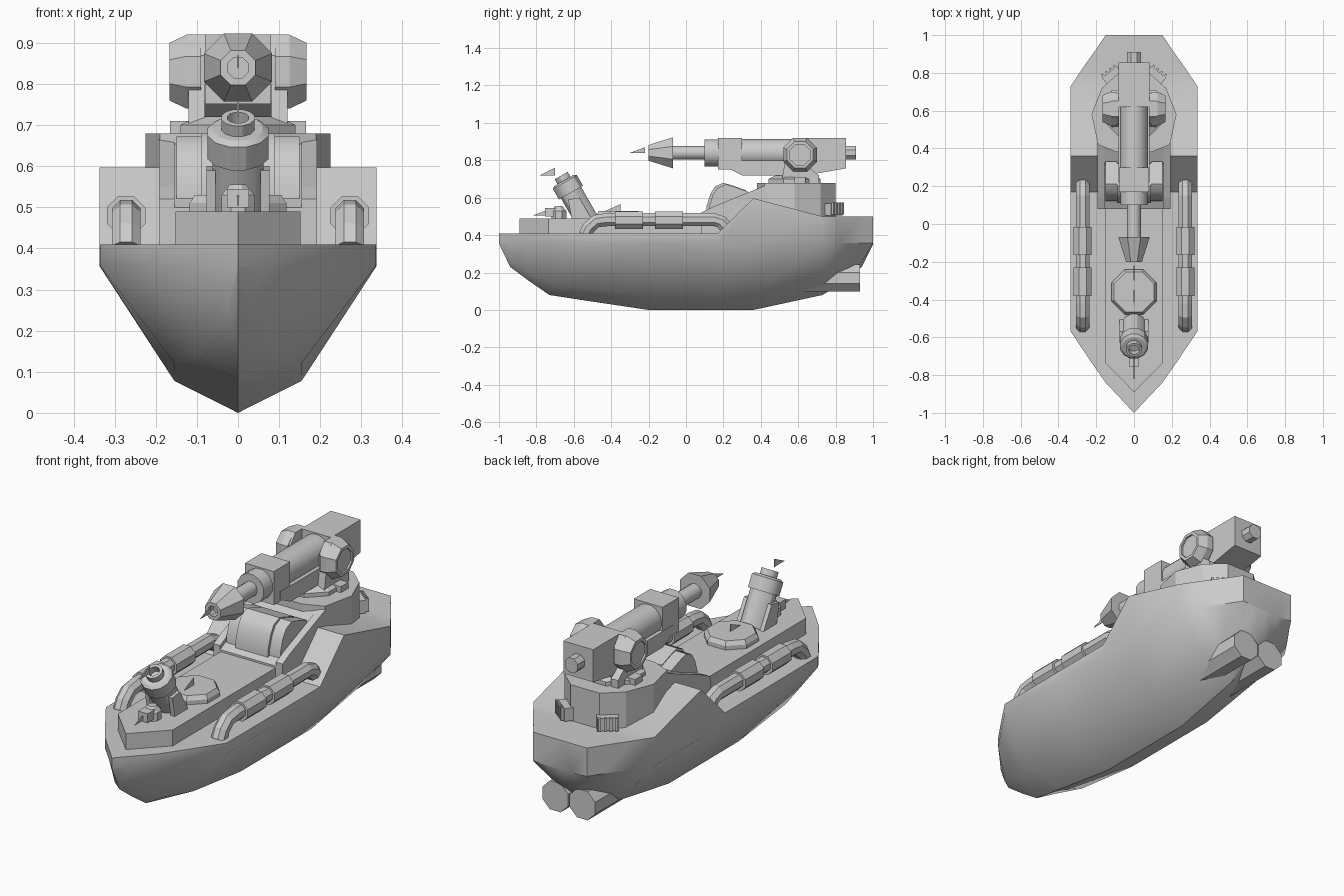
import bpy, bmesh, math
from mathutils import Vector, Matrix

if "Cube" in bpy.data.objects:
    bpy.data.objects.remove(bpy.data.objects["Cube"])


def make(name, verts, faces, smooth=0):
    me = bpy.data.meshes.new(name)
    me.from_pydata([tuple(v) for v in verts], [], faces)
    ob = bpy.data.objects.new(name, me)
    bpy.context.collection.objects.link(ob)
    bm = bmesh.new()
    bm.from_mesh(me)
    bmesh.ops.remove_doubles(bm, verts=bm.verts, dist=1e-5)
    bmesh.ops.recalc_face_normals(bm, faces=bm.faces)
    bm.to_mesh(me)
    bm.free()
    if smooth:
        bpy.ops.object.select_all(action='DESELECT')
        bpy.context.view_layer.objects.active = ob
        ob.select_set(True)
        bpy.ops.object.shade_smooth_by_angle(angle=math.radians(smooth))
    return ob


def loft(name, rings, smooth=0):
    """Skin equal closed rings and cap both ends."""
    n = len(rings[0])
    faces = [(i*n+j, i*n+(j+1) % n, (i+1)*n+(j+1) % n, (i+1)*n+j)
             for i in range(len(rings)-1) for j in range(n)]
    last = (len(rings)-1)*n
    faces += [tuple(range(n)), tuple(range(last, last+n))]
    return make(name, [v for r in rings for v in r], faces, smooth)


def side_profile(name, pts, x0, x1, smooth=0):
    return loft(name, [[(x, y, z) for y, z in pts] for x in (x0, x1)], smooth)


def plan(name, pts, z0, z1):
    return loft(name, [[(x, y, z) for x, y in pts] for z in (z0, z1)])


def box(name, x0, x1, y0, y1, z0, z1):
    return side_profile(name, [(y0, z0), (y1, z0), (y1, z1), (y0, z1)], x0, x1)


def turned(name, base, axis, prof, n=8, smooth=0):
    """Revolved part: prof lists (distance along axis, radius)."""
    q = Vector(axis).to_track_quat('Z', 'Y')
    rings = []
    for d, r in prof:
        r /= math.cos(math.pi/n)
        rings.append([Vector(base) + q @ Vector((
            r*math.cos(2*math.pi*(k+.5)/n), r*math.sin(2*math.pi*(k+.5)/n), d))
            for k in range(n)])
    return loft(name, rings, smooth)


# hull: y, half width, keel height, deck height
stations = [(-1, 0, .355, .41), (-.94, .056, .23, .41), (-.84, .15, .155, .41),
            (-.73, .227, .08, .41), (-.57, .335, .055, .41), (-.2, .337, 0, .41),
            (.17, .337, 0, .41), (.36, .337, 0, .597), (.73, .335, .08, .5),
            (.82, .275, .135, .5), (.94, .19, .23, .5), (1, .15, .35, .5)]
rings = []
for y, w, k, t in stations:
    c = k + (.355-k)*.22
    rings.append([(0, y, k), (w*.46, y, c), (w, y, .357), (w, y, t), (0, y, t),
                  (-w, y, t), (-w, y, .357), (-w*.46, y, c)])
loft("hull", rings, 35)

# raised foredeck and disc hatch
plan("foredeck", [(0, -.89), (.152, -.735), (.152, .3), (-.152, .3), (-.152, -.735)], .4, .49)
turned("deck_hatch", (0, -.36, .48), (0, 0, 1), [(0, .118), (.03, .118), (.05, .105)])

# sloping superstructure
side_profile("cabin_ramp", [(.08, .4), (.08, .5), (.17, .545), (.45, .675), (.45, .4)], -.16, .16)
for s in (-1, 1):
    side_profile("ramp_side", [(.08, .4), (.08, .52), (.14, .55), (.46, .68), (.46, .4)],
                 s*.155, s*.192)
hood = [(.11, .5), (.11, .555), (.13, .62), (.155, .66), (.2, .68), (.25, .665), (.32, .64), (.32, .5)]
side_profile("cabin_hood", hood, -.09, .09, 40)
for s in (-1, 1):
    side_profile("hood_side", [(y+.012, z-.008) for y, z in hood], s*.09, s*.15, 40)
plan("turret_platform", [(-.19, .42), (-.09, .38), (.09, .38), (.19, .42), (.225, .58),
                         (.17, .72), (.08, .8), (-.08, .8), (-.17, .72), (-.225, .58)], .48, .68)

# louvred vents on the rear of the platform
for s in (-1, 1):
    parts = [box("vent", -.05, .05, -.03, .025, -.035, .03)]
    parts += [box("vent_fin", x-.006, x+.006, .025, .04, -.03, .035)
              for x in (-.039, -.013, .013, .039)]
    m = Matrix.Translation((s*.115, .785, .54)) @ Matrix.Rotation(-s*math.radians(38), 4, 'Z')
    for p in parts:
        p.matrix_world = m

# main gun
box("gun_front_block", -.08, .08, .17, .3, .752, .92)
turned("gun_body", (0, .28, .84), (0, 1, 0), [(0, .073), (.36, .073)], 16, 35)
side_profile("gun_cradle", [(.22, .76), (.3, .72), (.7, .72), (.7, .8), (.22, .8)], -.082, .082)
side_profile("gun_breech", [(.62, .73), (.7, .73), (.855, .757), (.855, .92), (.62, .92)], -.083, .083)
turned("breech_knob", (0, .85, .84), (0, 1, 0), [(0, .036), (.06, .036)])
turned("gun_sleeve", (0, .18, .84), (0, -1, 0), [(0, .072), (.08, .072)], 12, 35)
turned("gun_barrel", (0, .11, .84), (0, -1, 0), [(0, .036), (.19, .036)], 12, 35)
turned("gun_muzzle", (0, -.07, .84), (0, -1, 0),
       [(0, .04), (0, .083), (.13, .042), (.13, .025), (.09, .025)])
turned("gun_pedestal", (0, .58, .67), (0, 0, 1), [(0, .14), (.03, .14), (.05, .1)])
for s in (-1, 1):
    side_profile("gun_bracket", [(.51, .68), (.71, .68), (.71, .72), (.66, .76), (.69, .8), (.69, .87),
                                 (.65, .92), (.57, .92), (.53, .87), (.53, .8)], s*.08, s*.12)
    turned("trunnion", (s*.09, .61, .83), (s, 0, 0),
           [(0, .09), (.035, .09), (.077, .07), (.077, .055), (.068, .055)])
    box("bracket_foot", s*.1, s*.165, .58, .64, .67, .71)

# tilted bow launcher
ax = Vector((0, -.5, .866))
turned("launcher_tube", (0, -.53, .48), ax,
       [(0, .062), (.17, .062), (.17, .074), (.235, .074), (.245, .06), (.245, .04),
        (.275, .04), (.275, .026), (.24, .026)], 12, 30)
for s in (-1, 1):
    side_profile("launcher_mount", [(-.61, .48), (-.5, .48), (-.57, .6), (-.63, .59)], s*.055, s*.077)

# small bow gun
turned("bow_gun_dome", (0, -.68, .48), (0, 0, 1), [(0, .04), (.05, .04), (.075, .02)])
box("bow_gun_barrel", -.027, .027, -.755, -.67, .5, .545)

# side pipes with clamps
path = [(-.54, .4), (-.52, .44), (-.48, .475), (-.42, .483), (.15, .483), (.19, .47), (.24, .41)]
for s in (-1, 1):
    rings = []
    for i, (y, z) in enumerate(path):
        a, b = path[max(i-1, 0)], path[min(i+1, len(path)-1)]
        d = Vector((b[0]-a[0], b[1]-a[1])).normalized()
        ring = []
        for k in range(8):
            t = 2*math.pi*(k+.5)/8
            u, v = .038*math.cos(t), .038*math.sin(t)
            ring.append((s*.272+u, y-d.y*v, z+d.x*v))
        rings.append(ring)
    loft("side_pipe", rings)
    for y in (-.38, -.165):
        turned("pipe_clamp", (s*.272, y, .48), (0, 1, 0), [(0, .047), (.15, .047)])

# stern thruster tubes
for s in (-1, 1):
    turned("thruster", (s*.075, .5, .17), (0, 1, 0), [(0, .072), (.43, .072)], 8)

# thin floating pointer fins at the muzzles
for i, (y, z, h) in enumerate([(-.3, .84, .03), (-.78, .72, .04), (-.43, .53, .036), (-.82, .505, .03)]):
    side_profile("pointer_fin", [(y, z), (y+.08, z), (y+.08, z+h)], -.002, .002)
